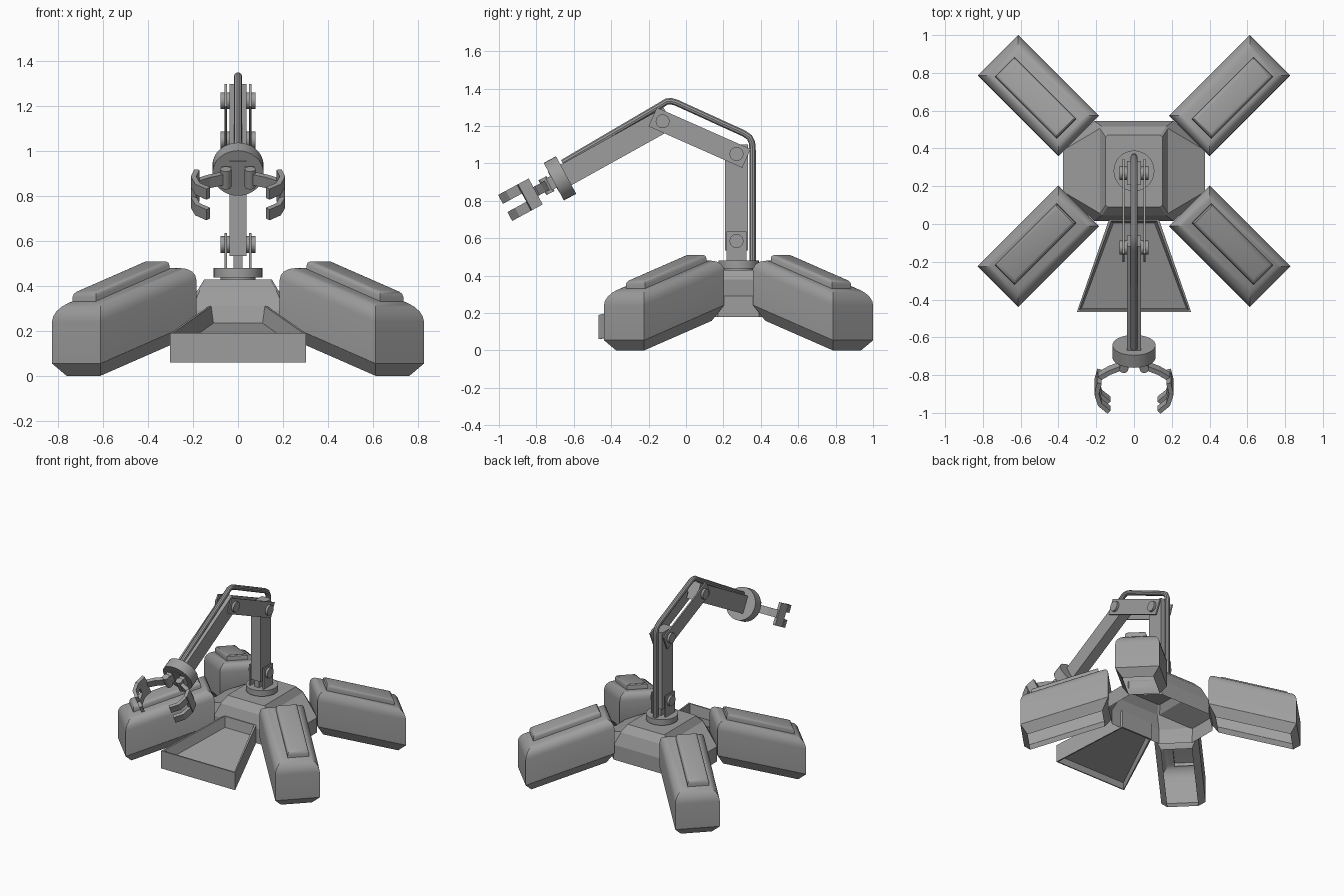
import bpy, bmesh, math
from mathutils import Vector

if "Cube" in bpy.data.objects:
    bpy.data.objects.remove(bpy.data.objects["Cube"])

grey = bpy.data.materials.new("machine_grey")
grey.use_nodes = True
COLOUR = (0.34, 0.34, 0.34, 1)
grey.diffuse_color = COLOUR
grey.node_tree.nodes["Principled BSDF"].inputs["Base Color"].default_value = COLOUR

MID_Y = 0.281           # centre of the base
R2 = math.sqrt(2)


def finish(obj, smooth=True):
    obj.data.materials.clear()
    obj.data.materials.append(grey)
    bpy.ops.object.select_all(action="DESELECT")
    obj.select_set(True)
    bpy.context.view_layer.objects.active = obj
    if smooth:
        bpy.ops.object.shade_smooth_by_angle(angle=math.radians(32))
    return obj


def loft(name, rings, smooth=True, hollow=False):
    """Join equal-length rings of points; a hollow loft stays open underneath."""
    bm = bmesh.new()
    vs = [[bm.verts.new(p) for p in ring] for ring in rings]
    n = len(vs[0])
    for lo, hi in zip(vs, vs[1:]):
        for i in range(n):
            j = (i + 1) % n
            bm.faces.new((lo[i], lo[j], hi[j], hi[i]))
    base = bm.faces.new(vs[0][::-1])
    bm.faces.new(vs[-1])
    bmesh.ops.recalc_face_normals(bm, faces=bm.faces)
    if hollow:
        bmesh.ops.delete(bm, geom=[base], context="FACES_ONLY")
    mesh = bpy.data.meshes.new(name)
    bm.to_mesh(mesh)
    bm.free()
    obj = bpy.data.objects.new(name, mesh)
    bpy.context.collection.objects.link(obj)
    return finish(obj, smooth)


def prism(name, outline, h0, h1, place):
    return loft(name, [[place(a, b, h) for a, b in outline] for h in (h0, h1)], False)


def cylinder(name, centre, axis, radius, depth, sides=32):
    bpy.ops.mesh.primitive_cylinder_add(vertices=sides, radius=radius, depth=depth, location=centre,
                                        rotation=Vector(axis).to_track_quat("Z", "Y").to_euler())
    obj = bpy.context.object
    obj.name = name
    return finish(obj)


def beam(name, start, end, half, x0, x1, extra=0.0):
    """Straight bar in the y-z plane between two joints."""
    s, e = Vector(start), Vector(end)
    d = (e - s).normalized()
    n = Vector((-d.y, d.x)) * half
    s, e = s - d * extra, e + d * extra
    return prism(name, [s + n, e + n, e - n, s - n], x0, x1, lambda a, b, h: (h, a, b))


# Legs and their raised pads: open-bottomed shells, sheared so the inner end sits higher
def leg_rings(u0, u1, half, shift, profile, sx, sy):
    rings = []
    for inset, h in profile:
        ring = []
        for u, v in ((u0 + inset, -half + inset), (u1 - inset, -half + inset),
                     (u1 - inset, half - inset), (u0 + inset, half - inset)):
            w = v + shift
            ring.append((sx * (0.108 + (u + w) / R2), MID_Y + sy * (u - w) / R2,
                         h + 0.31 * (0.82 - u)))
        rings.append(ring)
    return rings


def rounded(radius, top, steps):
    angles = [math.pi / 2 * i / steps for i in range(steps + 1)]
    return [(radius * (1 - math.cos(t)), top - radius + radius * math.sin(t)) for t in angles]


for sx, side in ((1, "left"), (-1, "right")):
    for sy, end in ((1, "back"), (-1, "front")):
        loft(f"{end}_{side}_leg", leg_rings(0.262, 0.866, 0.152, 0,
             [(0.046, 0), (0, 0.069)] + rounded(0.07, 0.325, 5), sx, sy), hollow=True)
        loft(f"{end}_{side}_leg_pad", leg_rings(0.335, 0.797, 0.073, 0.018,
             [(0, 0.30)] + rounded(0.022, 0.366, 3), sx, sy), hollow=True)


# Eight-sided base body, open underneath
def octagon(hx, hy, cx, cy, z):
    quarter = [(hx, cy), (cx, hy)]
    pts = (quarter + [(-x, y) for x, y in quarter[::-1]]
           + [(-x, -y) for x, y in quarter] + [(x, -y) for x, y in quarter[::-1]])
    return [(x, MID_Y + y, z) for x, y in pts]


loft("base_body", [octagon(0.375, 0.265, 0.21, 0.11, 0.18),
                   octagon(0.375, 0.265, 0.21, 0.11, 0.29),
                   octagon(0.18, 0.235, 0.17, 0.225, 0.38),
                   octagon(0.15, 0.19, 0.14, 0.18, 0.43)], False, hollow=True)


# Sloping open tray at the front, its floor raised above the lower rim
def tray_ring(inset, front_z, back_z):
    fx, fy, bx, by = 0.303 - inset, -0.467 + inset * 0.8, 0.13 - inset * 0.8, 0.03 - inset
    return [(-fx, fy, front_z), (fx, fy, front_z), (bx, by, back_z), (-bx, by, back_z)]


loft("front_tray", [tray_ring(0.02, 0.105, 0.225), tray_ring(0.01, 0.06, 0.18),
                    tray_ring(0, 0.06, 0.18), tray_ring(0, 0.19, 0.31),
                    tray_ring(0.013, 0.19, 0.31), tray_ring(0.026, 0.115, 0.235)], False)

# Turntable
cylinder("turntable_neck", (0, MID_Y, 0.435), (0, 0, 1), 0.078, 0.03)
cylinder("turntable", (0, MID_Y, 0.459), (0, 0, 1), 0.108, 0.042)

# Arm
FOOT, ELBOW, CROWN = (0.27, 0.585), (0.27, 1.05), (-0.125, 1.225)
WRIST = Vector((0, -0.674, 0.92))
AXIS = Vector((0, -0.88, -0.475)).normalized()
PERP = Vector((0, AXIS.z, -AXIS.y))

beam("arm_stem", (0.27, 0.47), FOOT, 0.05, -0.02, 0.02)
beam("lower_arm", FOOT, ELBOW, 0.0625, -0.038, 0.038, 0.052)
beam("forearm", CROWN, (WRIST.y, WRIST.z), 0.062, -0.038, 0.038, 0.04)
for s, side in ((1, "left"), (-1, "right")):
    beam(f"{side}_foot_bracket", (0.27, 0.47), (0.27, 0.635), 0.054, s * 0.05, s * 0.06)
    beam(f"{side}_link_plate", ELBOW, CROWN, 0.055, s * 0.05, s * 0.06, 0.058)
    for joint, (y, z) in (("foot", FOOT), ("elbow", ELBOW), ("crown", CROWN)):
        cylinder(f"{side}_{joint}_bolt", (s * 0.055, y, z), (1, 0, 0), 0.037, 0.044)

# Cable pipe over the arm
curve = bpy.data.curves.new("cable_pipe", "CURVE")
curve.dimensions = "3D"
curve.bevel_depth = 0.018
curve.bevel_resolution = 3
curve.use_fill_caps = True
path = [(-0.66, 1.003), (-0.13, 1.314), (-0.105, 1.33), (-0.08, 1.333), (-0.05, 1.324),
        (0.31, 1.16), (0.34, 1.139), (0.353, 1.11), (0.356, 1.07), (0.356, 0.47)]
spline = curve.splines.new("POLY")
spline.points.add(len(path) - 1)
for point, (y, z) in zip(spline.points, path):
    point.co = (0, y, z, 1)
pipe = bpy.data.objects.new("cable_pipe", curve)
bpy.context.collection.objects.link(pipe)
bpy.ops.object.select_all(action="DESELECT")
pipe.select_set(True)
bpy.context.view_layer.objects.active = pipe
bpy.ops.object.convert(target="MESH")
finish(bpy.context.object)

# Wrist and two-fingered claw
cylinder("wrist_disc", WRIST, AXIS, 0.114, 0.075)
FINGER = [Vector(p) for p in ((0.05, 0.08), (0.13, 0.115), (0.183, 0.15),
                              (0.198, 0.215), (0.18, 0.28), (0.132, 0.324))]


def strip(points, half):
    """Outline of a band of even thickness following a path."""
    left, right = [], []
    for i, p in enumerate(points):
        d = (points[min(i + 1, len(points) - 1)] - points[max(i - 1, 0)]).normalized()
        n = Vector((-d.y, d.x)) * half
        left.append(p + n)
        right.append(p - n)
    return left + right[::-1]


for s, side in ((1, "left"), (-1, "right")):
    def place(x, a, p, s=s):
        return Vector((s * x, 0, 0)) + WRIST + AXIS * a + PERP * p

    prism(f"{side}_finger_stem", strip(FINGER[:3], 0.013), -0.027, 0.027, place)
    prism(f"{side}_finger_palm", strip(FINGER[2:4], 0.012), -0.079, 0.079, place)
    for p, prong in ((0.052, "upper"), (-0.052, "lower")):
        prism(f"{side}_{prong}_prong", strip(FINGER[3:], 0.012), p - 0.027, p + 0.027, place)
    prism(f"{side}_finger_mount", [(0.03, 0.03), (0.075, 0.03), (0.07, 0.085), (0.035, 0.085)],
          -0.035, 0.035, place)
    cylinder(f"{side}_finger_bolt", place(0.054, 0.082, 0), PERP, 0.024, 0.09, 20)
